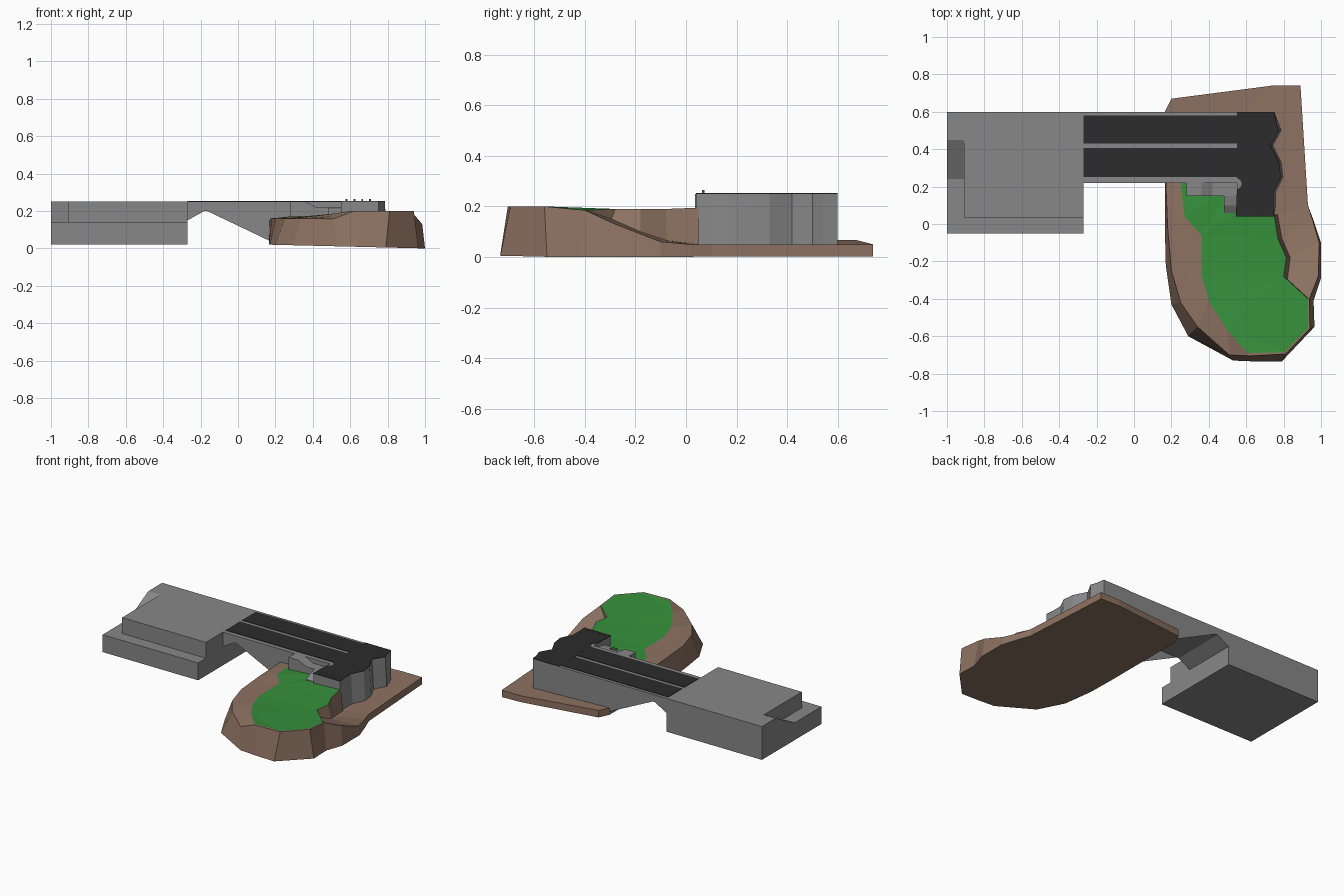
import bpy, bmesh, math

def material(name, rgb):
    m = bpy.data.materials.new(name)
    m.diffuse_color = (*rgb, 1)
    return m

CONCRETE = material("concrete grey", (0.245, 0.245, 0.25))
ASPHALT = material("asphalt black", (0.025, 0.025, 0.025))
EARTH = material("earth brown", (0.27, 0.17, 0.122))
GRASS = material("grass green", (0.037, 0.28, 0.045))

def finish(bm, name, *mats):
    bmesh.ops.recalc_face_normals(bm, faces=bm.faces)
    me = bpy.data.meshes.new(name)
    bm.to_mesh(me)
    bm.free()
    for m in mats:
        me.materials.append(m)
    ob = bpy.data.objects.new(name, me)
    bpy.context.collection.objects.link(ob)
    return ob

def loft(name, ring_a, ring_b, mat):
    """Closed solid between two rings with the same number of points."""
    bm = bmesh.new()
    a = [bm.verts.new(p) for p in ring_a]
    b = [bm.verts.new(p) for p in ring_b]
    n = len(a)
    for i in range(n):
        bm.faces.new((a[i], a[(i + 1) % n], b[(i + 1) % n], b[i]))
    caps = [bm.faces.new(a), bm.faces.new(b)]
    bmesh.ops.triangulate(bm, faces=caps)
    return finish(bm, name, mat)

def plan_prism(name, pts, z0, z1, mat):
    return loft(name, [(x, y, z0) for x, y in pts], [(x, y, z1) for x, y in pts], mat)

def side_prism(name, pts, y0, y1, mat):
    return loft(name, [(x, y0, z) for x, z in pts], [(x, y1, z) for x, z in pts], mat)

def rect(x0, y0, x1, y1):
    return [(x0, y0), (x1, y0), (x1, y1), (x0, y1)]

# Left platform: wide base, upper tier and a ramp at the outer end
plan_prism("platform_base", rect(-1, -0.05, -0.27, 0.60), 0.02, 0.14, CONCRETE)
plan_prism("platform_upper", rect(-0.91, 0.035, -0.27, 0.60), 0.14, 0.25, CONCRETE)
ramp = [(0.24, 0.14), (0.60, 0.14), (0.60, 0.25), (0.45, 0.25)]
loft("platform_ramp", [(-1, y, z) for y, z in ramp], [(-0.91, y, z) for y, z in ramp], CONCRETE)

# Bridge span with haunched underside, running into the abutment
side_prism("bridge_span", [(-0.27, 0.25), (-0.27, 0.15), (-0.18, 0.20), (0.07, 0.20),
                           (0.17, 0.15), (0.17, 0.04), (0.60, 0.04), (0.60, 0.25)],
           0.22, 0.60, CONCRETE)

# Abutment head with a rugged outer wall that flares slightly at the foot
rugged = [(0.75, 0.04), (0.745, 0.10), (0.745, 0.17), (0.785, 0.25), (0.775, 0.33),
          (0.73, 0.42), (0.775, 0.50), (0.76, 0.54), (0.75, 0.60)]
head = [(0.55, 0.60), (0.55, 0.04)] + rugged
foot = [(x + (0.012 if 0.05 < y < 0.59 and x > 0.6 else 0), y) for x, y in head]
loft("abutment_head", [(x, y, 0.04) for x, y in foot], [(x, y, 0.25) for x, y in head], CONCRETE)

# Road surface: two lanes and the end pad with a rounded notch
for name, y0, y1 in (("front_lane", 0.25, 0.405), ("back_lane", 0.43, 0.58)):
    plan_prism(name, rect(-0.27, y0, 0.55, y1), 0.248, 0.253, ASPHALT)
notch = [(0.545 + 0.03 * math.cos(math.radians(a)), 0.215 + 0.03 * math.sin(math.radians(a)))
         for a in range(80, -81, -20)]
plan_prism("end_pad", [(0.55, 0.60)] + notch + [(0.545, 0.04)] + rugged, 0.248, 0.253, ASPHALT)

# Stepped ledges in the corner beside the span
side_prism("side_ledge", [(0.28, 0.10), (0.55, 0.10), (0.55, 0.22), (0.42, 0.22),
                          (0.36, 0.25), (0.28, 0.25)], 0.15, 0.225, CONCRETE)
step = [(0.05, 0.10), (0.15, 0.10), (0.15, 0.22), (0.10, 0.21), (0.06, 0.185)]
loft("corner_step", [(0.48, y, z) for y, z in step], [(0.555, y, z) for y, z in step], CONCRETE)

# Row of small posts on the pad
for i in range(4):
    cx = 0.58 + 0.042 * i
    plan_prism("post_%d" % (i + 1),
               [(cx + 0.005 * math.cos(k * math.pi / 3), 0.068 + 0.005 * math.sin(k * math.pi / 3))
                for k in range(6)], 0.25, 0.265, CONCRETE)

# Earth slab under the abutment
def ground(x):
    return 0.02 * (1 - (x - 0.165) / 0.83)

slab = [(0.165, 0.20, 0.065), (0.165, 0.60, 0.068), (0.20, 0.67, 0.068), (0.74, 0.74, 0.05),
        (0.89, 0.74, 0.05), (0.93, 0.10, 0.05), (0.76, 0.04, 0.05)]
loft("earth_slab", [(x, y, ground(x)) for x, y, z in slab], slab, EARTH)

# Hill: each row is base x,y / rim x,y,z / grass edge x,y,z
rows = [
    (0.165, 0.22, 0.17, 0.22, 0.16, 0.25, 0.22, 0.165),
    (0.165, -0.02, 0.18, -0.02, 0.16, 0.27, 0.04, 0.17),
    (0.17, -0.22, 0.20, -0.25, 0.16, 0.36, -0.06, 0.17),
    (0.20, -0.43, 0.25, -0.42, 0.16, 0.36, -0.27, 0.17),
    (0.29, -0.60, 0.34, -0.55, 0.16, 0.40, -0.41, 0.175),
    (0.53, -0.73, 0.51, -0.70, 0.158, 0.50, -0.57, 0.185),
    (0.65, -0.735, 0.62, -0.705, 0.20, 0.61, -0.69, 0.20),
    (0.79, -0.735, 0.81, -0.695, 0.20, 0.805, -0.685, 0.20),
    (0.965, -0.55, 0.94, -0.56, 0.20, 0.93, -0.555, 0.20),
    (0.96, -0.41, 0.938, -0.40, 0.185, 0.93, -0.40, 0.185),
    (1.0, -0.29, 0.985, -0.28, 0.13, 0.80, -0.28, 0.19),
    (1.0, -0.10, 0.99, -0.10, 0.06, 0.815, -0.18, 0.19),
    (0.96, 0.02, 0.955, 0.02, 0.05, 0.77, -0.08, 0.19),
    (0.93, 0.10, 0.93, 0.10, 0.05, 0.75, 0.05, 0.195),
]
cliff_foot = {10: (0.82, -0.295, 0.15), 11: (0.835, -0.18, 0.10),
              12: (0.79, -0.075, 0.065), 13: (0.768, 0.05, 0.05)}
bm = bmesh.new()
rings = [[], [], [], []]
for i, r in enumerate(rows):
    rim, edge = r[2:5], r[5:8]
    mid = cliff_foot.get(i, tuple((p + q) / 2 for p, q in zip(rim, edge)))
    for ring, p in zip(rings, ((r[0], r[1], ground(r[0])), rim, mid, edge)):
        ring.append(bm.verts.new(p))
for lower, upper in zip(rings, rings[1:]):
    for i in range(len(rows) - 1):
        bm.faces.new((lower[i], lower[i + 1], upper[i + 1], upper[i]))
under = bm.faces.new(rings[0])
# Grass top, continued under the walls
tuck = [bm.verts.new(p) for p in ((0.60, 0.10, 0.19), (0.52, 0.20, 0.18), (0.30, 0.23, 0.165))]
grass = bm.faces.new(rings[3] + tuck)
grass.material_index = 1
bmesh.ops.triangulate(bm, faces=[under, grass])
finish(bm, "hill", EARTH, GRASS)
